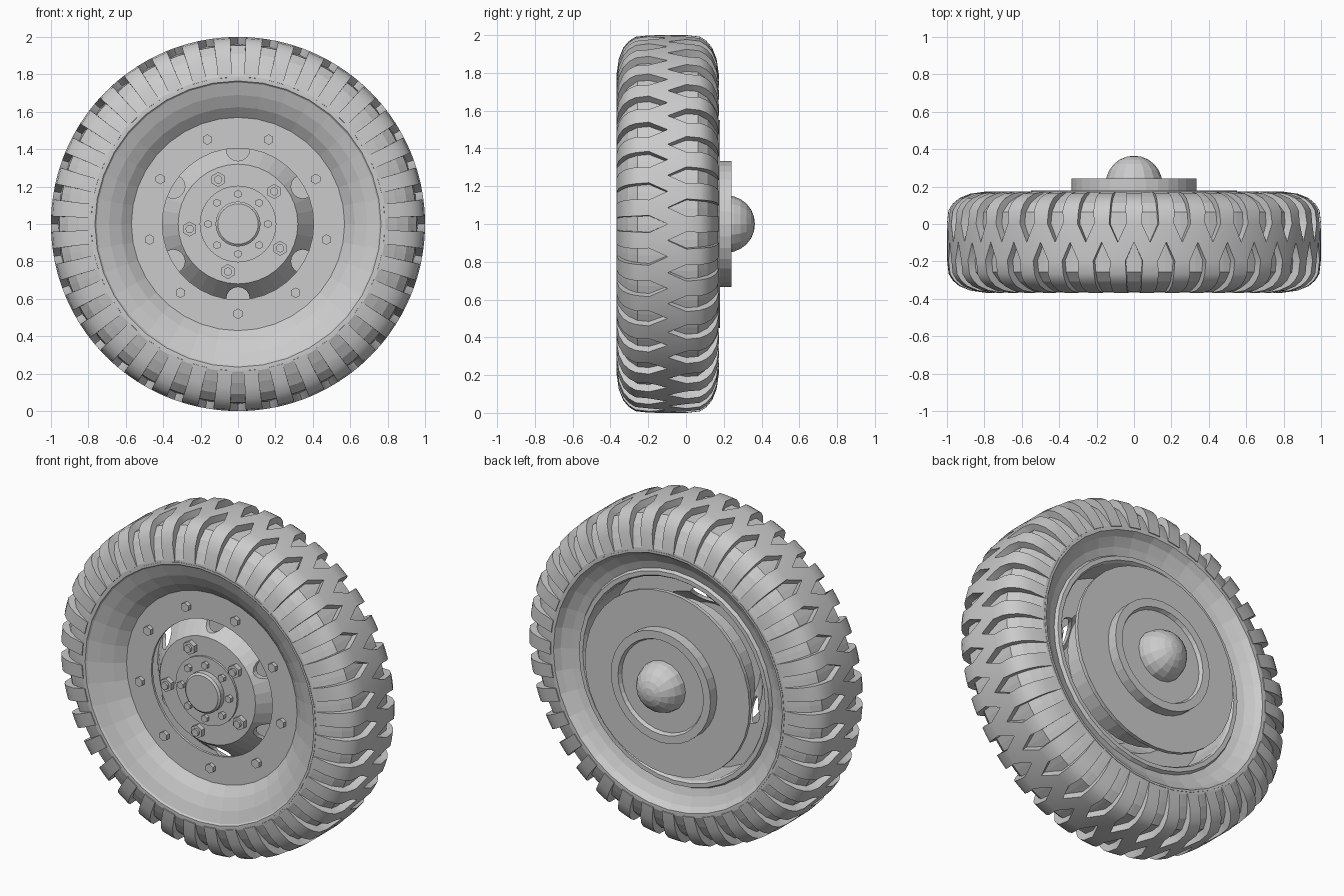
import bpy, bmesh
from math import sin, cos, pi, radians

if "Cube" in bpy.data.objects:
    bpy.data.objects.remove(bpy.data.objects["Cube"])

MID = -0.097        # tyre centre plane along the axle
LUGS = 36


def finish(name, bm):
    mesh = bpy.data.meshes.new(name)
    bm.to_mesh(mesh)
    bm.free()
    ob = bpy.data.objects.new(name, mesh)
    bpy.context.collection.objects.link(ob)
    return ob


def revolve(name, profile, sides, x=0.0, z=1.0, closed=False):
    """Spin (radius, y) points about an axle-parallel line through x, z."""
    bm = bmesh.new()
    rings = []
    for i in range(sides):
        a = 2 * pi * i / sides
        rings.append([bm.verts.new((x + r * sin(a), y, z + r * cos(a))) for r, y in profile])
    count = len(profile)
    for i, ring in enumerate(rings):
        after = rings[(i + 1) % sides]
        for j in range(count if closed else count - 1):
            k = (j + 1) % count
            bm.faces.new((ring[j], ring[k], after[k], after[j]))
    bmesh.ops.remove_doubles(bm, verts=bm.verts, dist=1e-5)
    bmesh.ops.recalc_face_normals(bm, faces=bm.faces)
    return finish(name, bm)


def drum(name, radius, front, back, sides, x=0.0, z=1.0):
    return revolve(name, [(0, front), (radius, front), (radius, back), (0, back)], sides, x, z)


def around(count, radius, start):
    for i in range(count):
        a = radians(start) + 2 * pi * i / count
        yield i + 1, radius * cos(a), 1 + radius * sin(a)


# Tyre body at groove depth
half = [(0.962, 0), (0.955, 0.16), (0.91, 0.21), (0.85, 0.243), (0.79, 0.267), (0.77, 0.268)]
body = [(r, MID - u) for r, u in reversed(half)] + [(r, MID + u) for r, u in half[1:]]
revolve("tyre_body", body, 2 * LUGS, closed=True)

# Tread: staggered lugs meeting at the centre line (offset, radius, groove half angle)
stations = [(0, 1, 0), (0.1, 1, 0.046), (0.17, 0.992, 0.042), (0.205, 0.97, 0.042),
            (0.235, 0.935, 0.042), (0.259, 0.875, 0.042), (0.272, 0.785, 0.038)]
step = pi / LUGS
bm = bmesh.new()
for side in (-1, 1):
    for i in range(LUGS):
        centre = (2 * i + (1 if side < 0 else 0)) * step
        rows = []
        for u, r, g in stations:
            angles = [centre + s * (step - g) for s in (-1, 0, 1)]
            rows.append([bm.verts.new((r * sin(a), MID + side * u, 1 + r * cos(a))) for a in angles])
        for low, high in zip(rows, rows[1:]):
            for c in range(2):
                quad = (low[c], low[c + 1], high[c + 1], high[c])
                bm.faces.new(quad if side > 0 else quad[::-1])
bmesh.ops.remove_doubles(bm, verts=bm.verts, dist=1e-4)
tread = finish("tyre_tread", bm)
thick = tread.modifiers.new("lug_depth", 'SOLIDIFY')
thick.thickness = 0.05
thick.offset = -1
bpy.context.view_layer.objects.active = tread
tread.select_set(True)
bpy.ops.object.modifier_apply(modifier=thick.name)
bpy.ops.object.shade_smooth_by_angle(angle=radians(35))

# Rim: front dish, flat clamp ring, barrel, rear lip and flare
revolve("rim", [(0.778, -0.367), (0.765, -0.367), (0.757, -0.358), (0.69, -0.333), (0.625, -0.297),
                (0.57, -0.25), (0.405, -0.25), (0.405, -0.235), (0.60, -0.235),
                (0.60, 0.10), (0.61, 0.115), (0.635, 0.115), (0.645, 0.095), (0.69, 0.11),
                (0.74, 0.14), (0.765, 0.173), (0.778, 0.173)], LUGS, closed=True)

# Wheel centre: raised hat with six openings
hat = revolve("wheel_centre", [(0, -0.29), (0.32, -0.29), (0.44, -0.14), (0.605, -0.14),
                               (0.605, -0.12), (0.43, -0.12), (0.31, -0.27), (0, -0.27)], LUGS)
for i, x, z in around(6, 0.40, 90):
    cutter = drum(f"opening_cutter_{i}", 0.063, -0.4, 0.0, 16, x, z)
    cutter.hide_render = True
    cutter.hide_viewport = True
    cut = hat.modifiers.new(f"opening_{i}", 'BOOLEAN')
    cut.object = cutter
    cut.operation = 'DIFFERENCE'
    cut.solver = 'EXACT'

# Hub
drum("hub_flange", 0.205, -0.303, -0.28, 32)
revolve("hub_cap", [(0, -0.345), (0.108, -0.345), (0.12, -0.335), (0.12, -0.29), (0, -0.29)], 32)

# Fasteners
for i, x, z in around(9, 0.48, -90):
    drum(f"rim_bolt_{i}", 0.028, -0.275, -0.24, 6, x, z)
for i, x, z in around(8, 0.16, 0):
    drum(f"flange_bolt_{i}", 0.022, -0.325, -0.295, 6, x, z)
for i, x, z in around(5, 0.26, 42):
    drum(f"wheel_nut_{i}", 0.04, -0.32, -0.28, 6, x, z)
    drum(f"wheel_stud_{i}", 0.022, -0.335, -0.28, 12, x, z)

# Brake drum and plate, recessed bearing ring and axle dome
drum("brake_drum", 0.42, -0.06, 0.165, LUGS)
drum("brake_plate", 0.55, 0.157, 0.18, LUGS)
revolve("bearing_ring", [(0, 0.17), (0.333, 0.17), (0.333, 0.242), (0.285, 0.242),
                         (0.275, 0.22), (0, 0.22)], 32)
dome = [(0.152 * cos(t * pi / 12), 0.213 + 0.152 * sin(t * pi / 12)) for t in range(6)]
revolve("axle_dome", [(0, 0.2), (0.152, 0.2)] + dome + [(0, 0.365)], 16)
